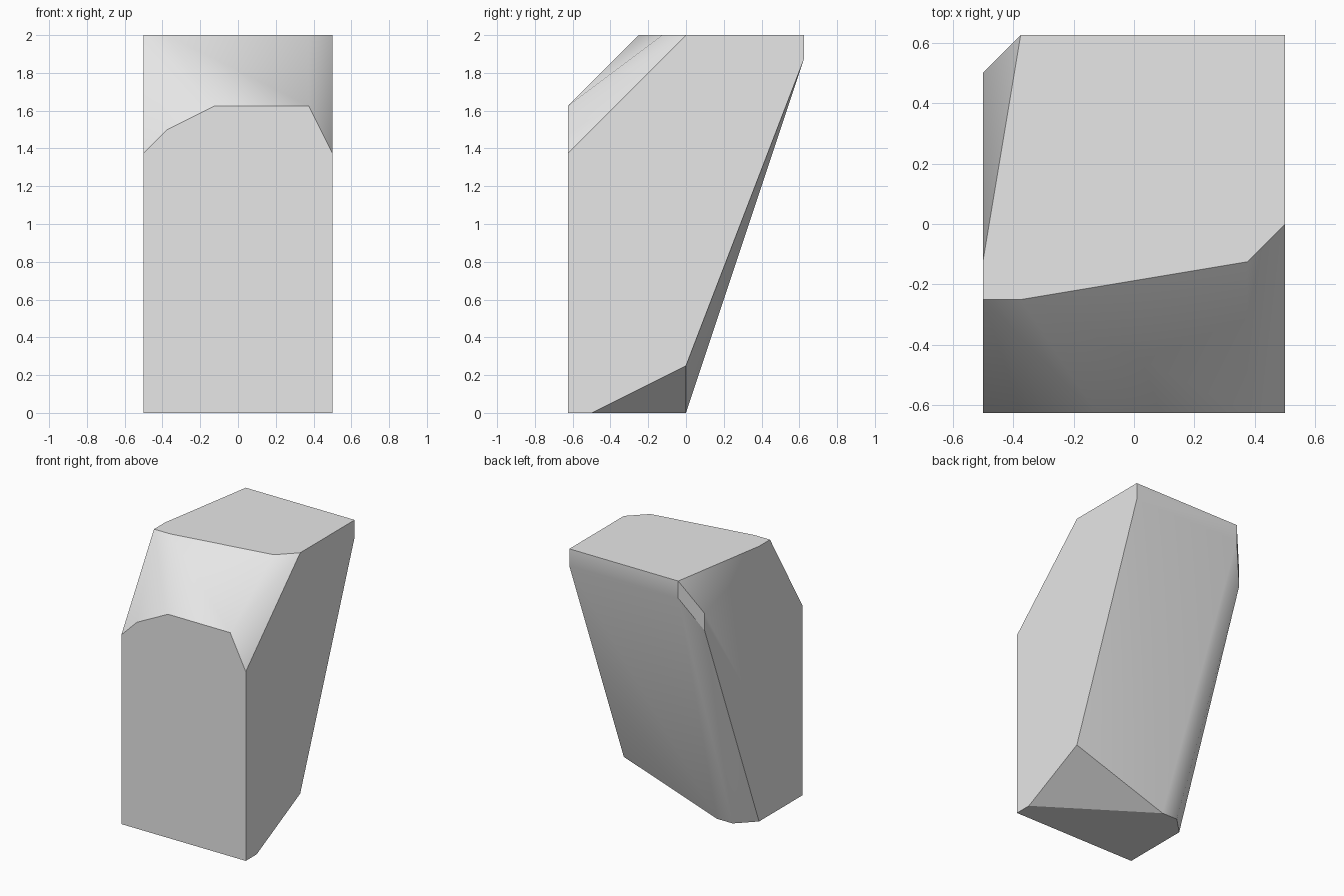
import bpy
import bmesh
import math

cube = bpy.data.objects.get("Cube")
if cube:
    bpy.data.objects.remove(cube, do_unlink=True)

# Plain grey stone colour
stone = bpy.data.materials.new("stone_grey")
stone.use_nodes = True
grey = (0.8, 0.8, 0.8, 1.0)
stone.diffuse_color = grey
bsdf = next(n for n in stone.node_tree.nodes if n.type == 'BSDF_PRINCIPLED')
bsdf.inputs["Base Color"].default_value = grey

# Half extents and height of the block the rock is chipped from
W, D, H = 0.5, 0.625, 2.0

# Corners of the flat front face (x, z)
front = [(-W, 0), (W, 0), (W, 1.375), (0.375, 1.625),
         (-0.125, 1.625), (-0.375, 1.5), (-W, 1.375)]
# Corners of the flat top (x, y)
top = [(-0.375, D), (W, D), (W, 0), (0.375, -0.125),
       (-0.375, -0.25), (-W, -0.25), (-W, -0.125)]
# Rear corners of the base (x, y)
base = [(W, -0.5), (-0.25, 0), (-0.375, 0), (-W, -0.125)]
# Corners around the leaning back and its chipped side
back = [(W, 0, 0.25), (W, D, 1.875), (-0.375, D, 1.875),
        (-W, 0.5, 1.75), (-W, 0.5, 1.625)]

points = ([(x, -D, z) for x, z in front] + [(x, y, H) for x, y in top]
          + [(x, y, 0) for x, y in base] + back)

# Wrap the corners in a convex shell and merge coplanar triangles
bm = bmesh.new()
for p in points:
    bm.verts.new(p)
bmesh.ops.convex_hull(bm, input=bm.verts[:])
bmesh.ops.dissolve_limit(bm, angle_limit=math.radians(0.5),
                         verts=bm.verts[:], edges=bm.edges[:])
bmesh.ops.recalc_face_normals(bm, faces=bm.faces[:])

mesh = bpy.data.meshes.new("rock")
bm.to_mesh(mesh)
bm.free()
mesh.materials.append(stone)
rock = bpy.data.objects.new("rock", mesh)
bpy.context.collection.objects.link(rock)

# Soft shading across shallow facets, crisp main edges
bpy.ops.object.select_all(action='DESELECT')
rock.select_set(True)
bpy.context.view_layer.objects.active = rock
bpy.ops.object.shade_smooth_by_angle(angle=math.radians(30))
